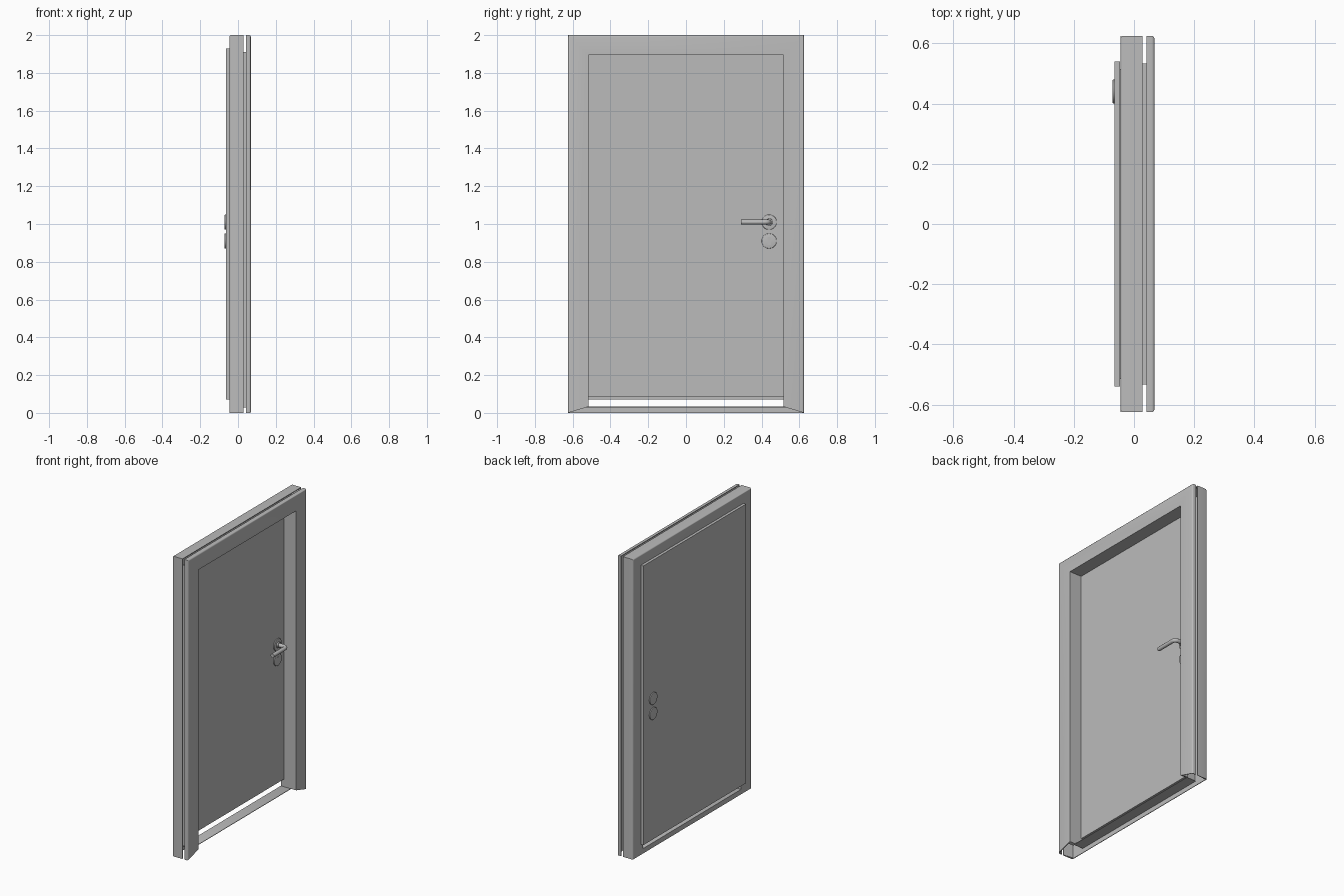
import bpy
import math
from mathutils import Vector

cube = bpy.data.objects.get("Cube")
if cube:
    bpy.data.objects.remove(cube, do_unlink=True)

grey = bpy.data.materials.new("plain_grey")
grey.use_nodes = True
COLOUR = (0.5, 0.5, 0.5, 1)
grey.diffuse_color = COLOUR
grey.node_tree.nodes["Principled BSDF"].inputs["Base Color"].default_value = COLOUR

# Outline corners (y, z), from bottom -y over the top to bottom +y
OUTER = [(-0.625, 0), (-0.625, 2), (0.625, 2), (0.625, 0)]
INNER = [(-0.515, 0.033), (-0.515, 1.895), (0.515, 1.895), (0.515, 0.033)]


def finish(obj, smooth=True):
    obj.data.materials.clear()
    obj.data.materials.append(grey)
    bpy.ops.object.select_all(action="DESELECT")
    obj.select_set(True)
    bpy.context.view_layer.objects.active = obj
    if smooth:
        bpy.ops.object.shade_smooth_by_angle(angle=math.radians(35))
    return obj


def make_mesh(name, verts, faces):
    mesh = bpy.data.meshes.new(name)
    mesh.from_pydata(verts, [], faces)
    obj = bpy.data.objects.new(name, mesh)
    bpy.context.collection.objects.link(obj)
    bpy.context.view_layer.objects.active = obj
    obj.select_set(True)
    bpy.ops.object.mode_set(mode="EDIT")
    bpy.ops.mesh.select_all(action="SELECT")
    bpy.ops.mesh.normals_make_consistent(inside=False)
    bpy.ops.object.mode_set(mode="OBJECT")
    return finish(obj)


def mitred_sweep(name, profile, corners):
    """Sweep (x, t) points along corners; t runs from outer (0) to inner (1) outline."""
    n = len(profile)
    verts, faces = [], []
    for c in corners:
        a, b = Vector(OUTER[c]), Vector(INNER[c])
        for x, t in profile:
            y, z = a.lerp(b, t)
            verts.append((x, y, z))
    for s in range(len(corners) - 1):
        for i in range(n):
            j = (i + 1) % n
            faces.append((s * n + i, s * n + j, (s + 1) * n + j, (s + 1) * n + i))
    faces.append(tuple(range(n)))
    faces.append(tuple(range(len(verts) - n, len(verts))))
    return make_mesh(name, verts, faces)


def rounded_edge(face_x, inward, radius=0.01):
    """Quarter round between the outer edge and a face of the frame."""
    width = radius / 0.11
    points = []
    for k in range(5):
        a = k * math.pi / 8
        points.append((face_x + inward * radius * (1 - math.sin(a)),
                       width * (1 - math.cos(a))))
    return points


def box(name, low, high):
    low, high = Vector(low), Vector(high)
    bpy.ops.mesh.primitive_cube_add(size=1, location=(low + high) / 2)
    obj = bpy.context.object
    obj.name = name
    obj.scale = high - low
    bpy.ops.object.transform_apply(location=False, rotation=False, scale=True)
    return finish(obj, smooth=False)


def disc(name, x0, x1, y, z, radius, bevel=0.003):
    bpy.ops.mesh.primitive_cylinder_add(
        vertices=32, radius=radius, depth=abs(x1 - x0),
        location=((x0 + x1) / 2, y, z), rotation=(0, math.pi / 2, 0))
    obj = bpy.context.object
    obj.name = name
    mod = obj.modifiers.new("soft_edge", "BEVEL")
    mod.width, mod.segments = bevel, 3
    bpy.ops.object.modifier_apply(modifier=mod.name)
    return finish(obj)


# Main frame: hollow channel on the sides and top, open angle at the bottom
BACK, MID = -0.045, 0.028
channel = [(MID, 0.04), (MID, 0)] + rounded_edge(BACK, 1) + [
    (BACK, 1), (MID, 1), (MID, 0.96), (BACK + 0.004, 0.96), (BACK + 0.004, 0.1)]
mitred_sweep("main_frame", channel, [0, 1, 2, 3])
angle = [(BACK, 0), (BACK, 1), (MID, 1), (MID, 0.9),
         (BACK + 0.004, 0.9), (BACK + 0.004, 0)]
mitred_sweep("threshold", angle, [3, 0])

# Casing on the other face, with the lining that bridges the gap
FACE, RETURN = 0.068, 0.042
casing = [(RETURN, 0.04), (RETURN, 0)] + rounded_edge(FACE, -1) + [
    (FACE, 1), (MID - 0.003, 1), (MID - 0.003, 0.84),
    (FACE - 0.005, 0.84), (FACE - 0.005, 0.1)]
mitred_sweep("casing", casing, [0, 1, 2, 3])

# Rebated door leaf
box("leaf_body", (-0.05, -0.515, 0.085), (-0.02, 0.515, 1.9))
box("leaf_lip", (-0.064, -0.54, 0.07), (-0.046, 0.54, 1.93))

# Roses on both faces of the leaf
LOCK_Y, HANDLE_Z, KEY_Z = 0.44, 1.01, 0.91
for part, z in (("handle", HANDLE_Z), ("key", KEY_Z)):
    disc(part + "_rose_inside", -0.021, -0.012, LOCK_Y, z, 0.04)
    disc(part + "_rose_outside", -0.071, -0.063, LOCK_Y, z, 0.04)
box("keyhole_plate", (-0.013, LOCK_Y - 0.009, KEY_Z - 0.02),
    (-0.01, LOCK_Y + 0.009, KEY_Z + 0.02))
disc("handle_hub", -0.013, -0.002, LOCK_Y, HANDLE_Z, 0.019, 0.002)

# Lever: neck, rounded elbow and grip
curve = bpy.data.curves.new("lever", "CURVE")
curve.dimensions = "3D"
curve.bevel_depth = 0.013
curve.bevel_resolution = 4
curve.use_fill_caps = True
path = [(-0.015, LOCK_Y)]
R = 0.022
for k in range(7):
    a = k * math.pi / 12
    path.append((0.05 - R + R * math.sin(a), LOCK_Y - R + R * math.cos(a)))
path.append((0.05, 0.29))
spline = curve.splines.new("POLY")
spline.points.add(len(path) - 1)
for point, (x, y) in zip(spline.points, path):
    point.co = (x, y, HANDLE_Z, 1)
lever = bpy.data.objects.new("lever", curve)
bpy.context.collection.objects.link(lever)
bpy.ops.object.select_all(action="DESELECT")
lever.select_set(True)
bpy.context.view_layer.objects.active = lever
bpy.ops.object.convert(target="MESH")
finish(bpy.context.object)
